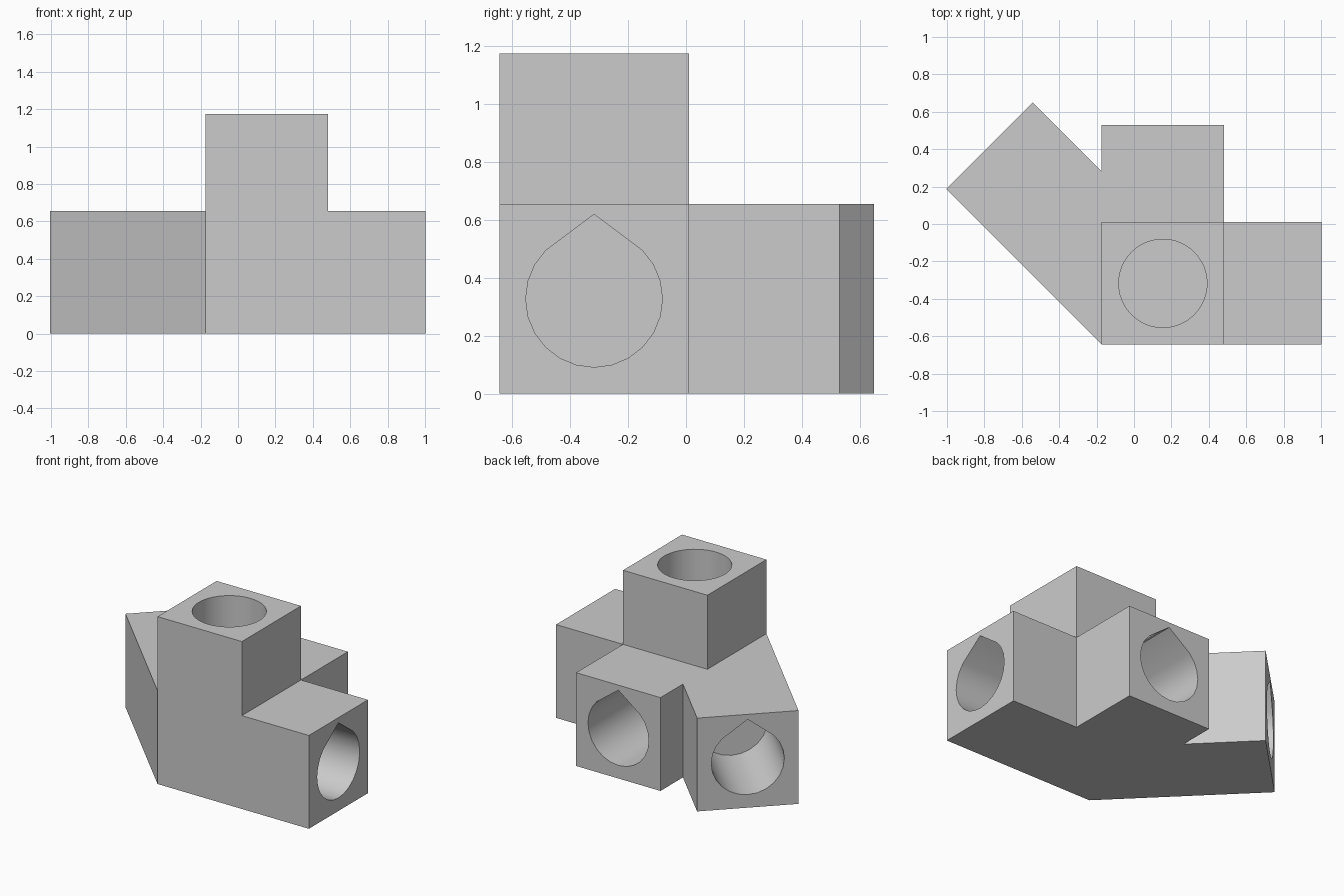
import bpy, bmesh, math
from mathutils import Matrix, Vector

if "Cube" in bpy.data.objects:
    bpy.data.objects.remove(bpy.data.objects["Cube"], do_unlink=True)

SIZE = 0.655            # width of every square arm
ARM = 0.52              # arm length beyond the central cube
X0, Y0 = -0.173, -0.645  # outer corner of the central cube
LONG = SIZE + ARM
R = 0.236               # bore radius
DEPTH = 0.6             # bore depth
MID = SIZE / 2

grey = bpy.data.materials.new("plain_grey")
grey.use_nodes = True
grey.diffuse_color = (0.6, 0.6, 0.6, 1)
grey.node_tree.nodes["Principled BSDF"].inputs["Base Color"].default_value = (0.6, 0.6, 0.6, 1)


def prism(name, profile, height, matrix):
    """Extrude a flat profile along local z and place it."""
    bm = bmesh.new()
    face = bm.faces.new([bm.verts.new((x, y, 0)) for x, y in profile])
    out = bmesh.ops.extrude_face_region(bm, geom=[face])
    top = [v for v in out["geom"] if isinstance(v, bmesh.types.BMVert)]
    bmesh.ops.translate(bm, verts=top, vec=(0, 0, height))
    bmesh.ops.transform(bm, matrix=matrix, verts=bm.verts)
    bmesh.ops.recalc_face_normals(bm, faces=bm.faces)
    mesh = bpy.data.meshes.new(name)
    bm.to_mesh(mesh)
    bm.free()
    mesh.materials.append(grey)
    obj = bpy.data.objects.new(name, mesh)
    bpy.context.collection.objects.link(obj)
    return obj


def combine(target, tool, operation):
    """Apply a boolean and discard the helper."""
    tool.hide_render = True
    bpy.ops.object.select_all(action="DESELECT")
    bpy.context.view_layer.objects.active = target
    target.select_set(True)
    mod = target.modifiers.new(operation, "BOOLEAN")
    mod.operation, mod.solver, mod.object = operation, "EXACT", tool
    bpy.ops.object.modifier_apply(modifier=mod.name)
    bpy.data.objects.remove(tool, do_unlink=True)


def bore(name, profile, mouth, outward):
    """Blind hole running inwards from the centre of an arm's end face."""
    out = Vector(outward).normalized()
    up = Vector((0, 0, 1)) if abs(out.z) < 0.5 else Vector((0, 1, 0))
    side = up.cross(out)
    m = Matrix((side, up, out)).transposed().to_4x4()
    m.translation = Vector(mouth) - out * DEPTH
    combine(connector, prism(name, profile, DEPTH + 0.1, m), "DIFFERENCE")


# Flat base: central cube, two straight arms and one arm at 45 degrees
X1, Y1 = X0 + SIZE, Y0 + SIZE
s = math.sqrt(0.5)
end_a = (X0 - LONG * s, Y0 + LONG * s)
end_b = (end_a[0] + SIZE * s, end_a[1] + SIZE * s)
notch = (X0, end_b[1] - (X0 - end_b[0]))
plan = [(X0, Y0), (X0 + LONG, Y0), (X0 + LONG, Y1), (X1, Y1),
        (X1, Y0 + LONG), (X0, Y0 + LONG), notch, end_b, end_a]
connector = prism("corner_connector", plan, SIZE, Matrix())

# Upright arm over the central cube
square = [(X0, Y0), (X1, Y0), (X1, Y1), (X0, Y1)]
tower = prism("upright_arm", square, LONG - 0.3, Matrix.Translation((0, 0, 0.3)))
combine(connector, tower, "UNION")

# Round bore in the upright arm, teardrop bores in the level arms
cx, cy = X0 + MID, Y0 + MID
circle = [(R * math.cos(i * math.tau / 48), R * math.sin(i * math.tau / 48)) for i in range(48)]
teardrop = [(R * math.cos(math.radians(a)), R * math.sin(math.radians(a)))
            for a in range(135, 406, 15)] + [(0, 0.292)]
bore("upright_bore", circle, (cx, cy, LONG), (0, 0, 1))
bore("side_bore", teardrop, (X0 + LONG, cy, MID), (1, 0, 0))
bore("back_bore", teardrop, (cx, Y0 + LONG, MID), (0, 1, 0))
diagonal_mouth = ((end_a[0] + end_b[0]) / 2, (end_a[1] + end_b[1]) / 2, MID)
bore("diagonal_bore", teardrop, diagonal_mouth, (-1, 1, 0))

# Smooth bore walls, crisp block edges
bpy.ops.object.shade_smooth_by_angle(angle=math.radians(30))
